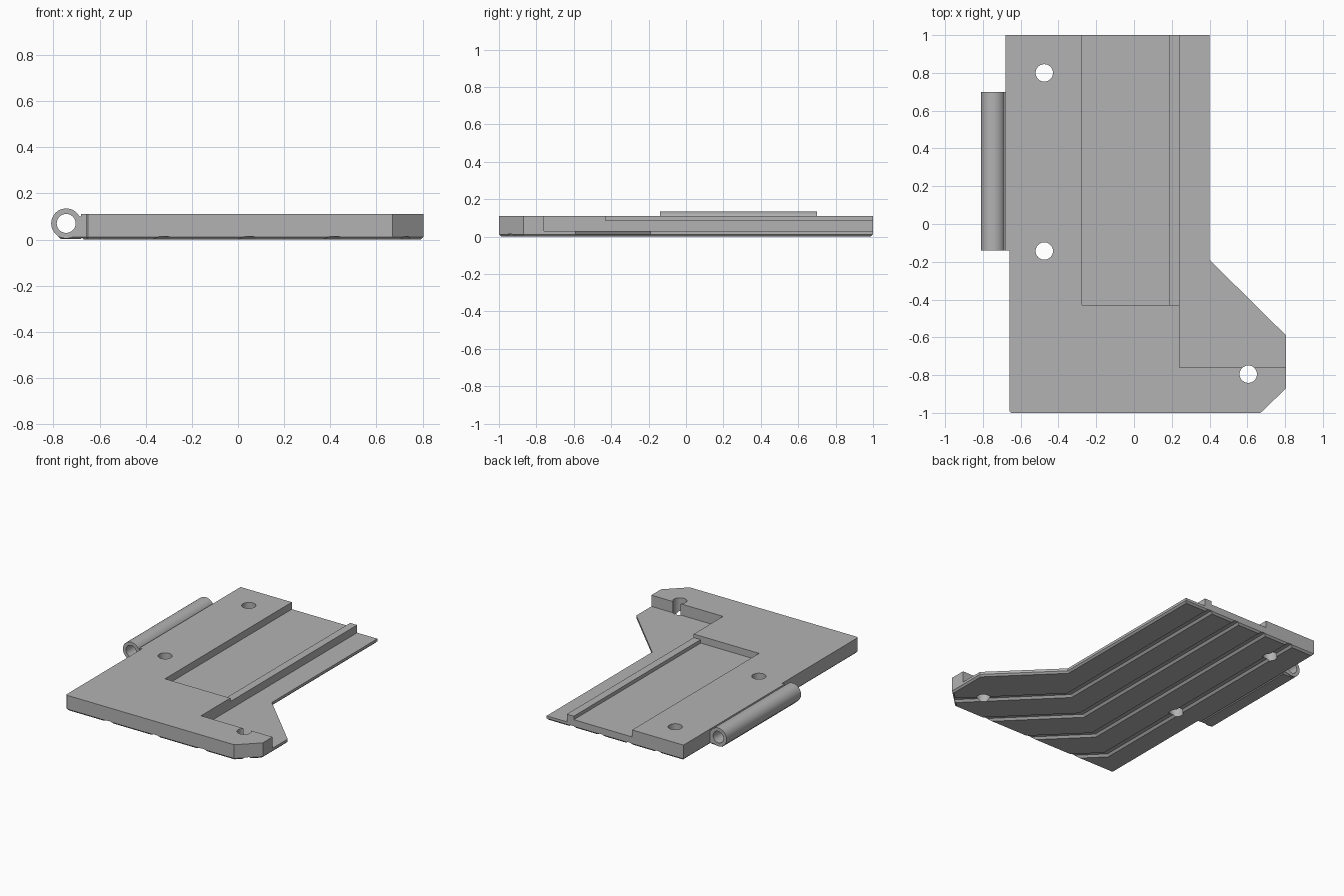
import bpy, bmesh, math

if "Cube" in bpy.data.objects:
    bpy.data.objects.remove(bpy.data.objects["Cube"], do_unlink=True)

grey = bpy.data.materials.new("plain_grey")
grey.use_nodes = True
COLOR = (0.45, 0.45, 0.45, 1)
grey.diffuse_color = COLOR
grey.node_tree.nodes["Principled BSDF"].inputs["Base Color"].default_value = COLOR


def make(name, bm):
    bmesh.ops.recalc_face_normals(bm, faces=bm.faces)
    mesh = bpy.data.meshes.new(name)
    bm.to_mesh(mesh)
    bm.free()
    mesh.materials.append(grey)
    obj = bpy.data.objects.new(name, mesh)
    bpy.context.collection.objects.link(obj)
    return obj


def prism(name, outline, low, high, chamfer=0):
    """Extrude an xy outline upward, optionally chamfering the underside."""
    bm = bmesh.new()
    base = bm.faces.new([bm.verts.new((x, y, low)) for x, y in outline])
    rim = list(base.edges)
    side = bmesh.ops.extrude_face_region(bm, geom=[base], use_keep_orig=True)
    for v in side["geom"]:
        if isinstance(v, bmesh.types.BMVert):
            v.co.z = high
    bmesh.ops.recalc_face_normals(bm, faces=bm.faces)
    if chamfer:
        bmesh.ops.bevel(bm, geom=rim, offset=chamfer, segments=1, affect='EDGES')
    return make(name, bm)


def box(name, x0, x1, y0, y1, z0, z1, chamfer=0):
    return prism(name, [(x0, y0), (x1, y0), (x1, y1), (x0, y1)], z0, z1, chamfer)


def cylinder_y(name, x, z, radius, y0, y1):
    """Cylinder lying along y."""
    bm = bmesh.new()
    ring = [bm.verts.new((x + radius * math.cos(a), y0, z + radius * math.sin(a)))
            for a in (math.tau * i / 48 for i in range(48))]
    face = bm.faces.new(ring)
    ext = bmesh.ops.extrude_face_region(bm, geom=[face], use_keep_orig=True)
    for v in ext["geom"]:
        if isinstance(v, bmesh.types.BMVert):
            v.co.y = y1
    return make(name, bm)


def groove(name, x, bend, half, depth):
    """Trapezoid channel running forward, then turning diagonally to the left."""
    bm = bmesh.new()
    profile = [(-half, -0.01), (-half, 0), (-half * 0.5, depth),
               (half * 0.5, depth), (half, 0), (half, -0.01)]
    miter = math.tan(math.radians(22.5))
    reach = 1.2
    diag = math.sqrt(0.5)
    rings = []
    for stage in range(3):
        ring = []
        for u, z in profile:
            px, py = x + u, 1.1
            if stage > 0:
                py = bend + u * miter
            if stage == 2:
                px = x + reach * diag + u * diag
                py = bend - reach * diag + u * diag
            ring.append(bm.verts.new((px, py, z)))
        rings.append(ring)
    n = len(profile)
    for a, b in zip(rings, rings[1:]):
        for i in range(n):
            bm.faces.new((a[i], a[(i + 1) % n], b[(i + 1) % n], b[i]))
    bm.faces.new(rings[0])
    bm.faces.new(rings[-1])
    return make(name, bm)


def combine(target, others, operation='DIFFERENCE'):
    """Apply booleans and remove the helper shapes."""
    for other in others:
        other.hide_render = True
        mod = target.modifiers.new("shape", 'BOOLEAN')
        mod.operation, mod.solver, mod.object = operation, 'EXACT', other
    bpy.context.view_layer.update()
    graph = bpy.context.evaluated_depsgraph_get()
    mesh = bpy.data.meshes.new_from_object(target.evaluated_get(graph))
    target.modifiers.clear()
    target.data = mesh
    for other in others:
        bpy.data.objects.remove(other, do_unlink=True)


def shade(obj):
    bpy.ops.object.select_all(action='DESELECT')
    obj.select_set(True)
    bpy.context.view_layer.objects.active = obj
    bpy.ops.object.shade_smooth_by_angle(angle=math.radians(25))


# Main plate with chamfered underside
TOP = 0.11
outline = [(-0.65, -1), (0.67, -1), (0.805, -0.87), (0.805, -0.59), (0.4, -0.19),
           (0.4, 1), (-0.68, 1), (-0.68, -0.14), (-0.66, -0.14), (-0.66, -0.99)]
plate = prism("base_plate", outline, 0, TOP, 0.012)

# Stepped recesses: rail top, wide channel floor, thin side ledge
cutters = [
    box("rail_cut", -0.275, 0.3, -0.43, 1.1, 0.085, 0.2),
    box("channel_cut", -0.275, 0.185, -0.43, 1.1, 0.06, 0.25),
    box("ledge_cut", 0.24, 1.0, -0.76, 1.2, 0.03, 0.3),
]

# Drainage grooves in the underside
for i in range(4):
    cutters.append(groove("groove_cut", 0.2 - 0.225 * i, -0.41 - 0.145 * i, 0.028, 0.014))

# Mounting holes
for x, y in [(-0.475, 0.8), (-0.475, -0.143), (0.605, -0.795)]:
    circle = [(x + 0.046 * math.cos(a), y + 0.046 * math.sin(a))
              for a in (math.tau * i / 40 for i in range(40))]
    cutters.append(prism("hole_cut", circle, -0.1, 0.4))
combine(plate, cutters)
shade(plate)

# Hinge barrel with its web and foot
Y0, Y1 = -0.14, 0.7
hinge = cylinder_y("hinge_barrel", -0.745, 0.07, 0.065, Y0, Y1)
web = box("hinge_web", -0.73, -0.672, Y0, Y1, 0.012, 0.1)
foot = prism("hinge_foot", [(-0.78, Y0), (-0.67, Y0), (-0.67, Y1), (-0.78, Y1)], 0.002, 0.04, 0.012)
combine(hinge, [web, foot], 'UNION')
combine(hinge, [cylinder_y("bore_cut", -0.745, 0.07, 0.041, Y0 - 0.1, Y1 + 0.1)])
shade(hinge)
